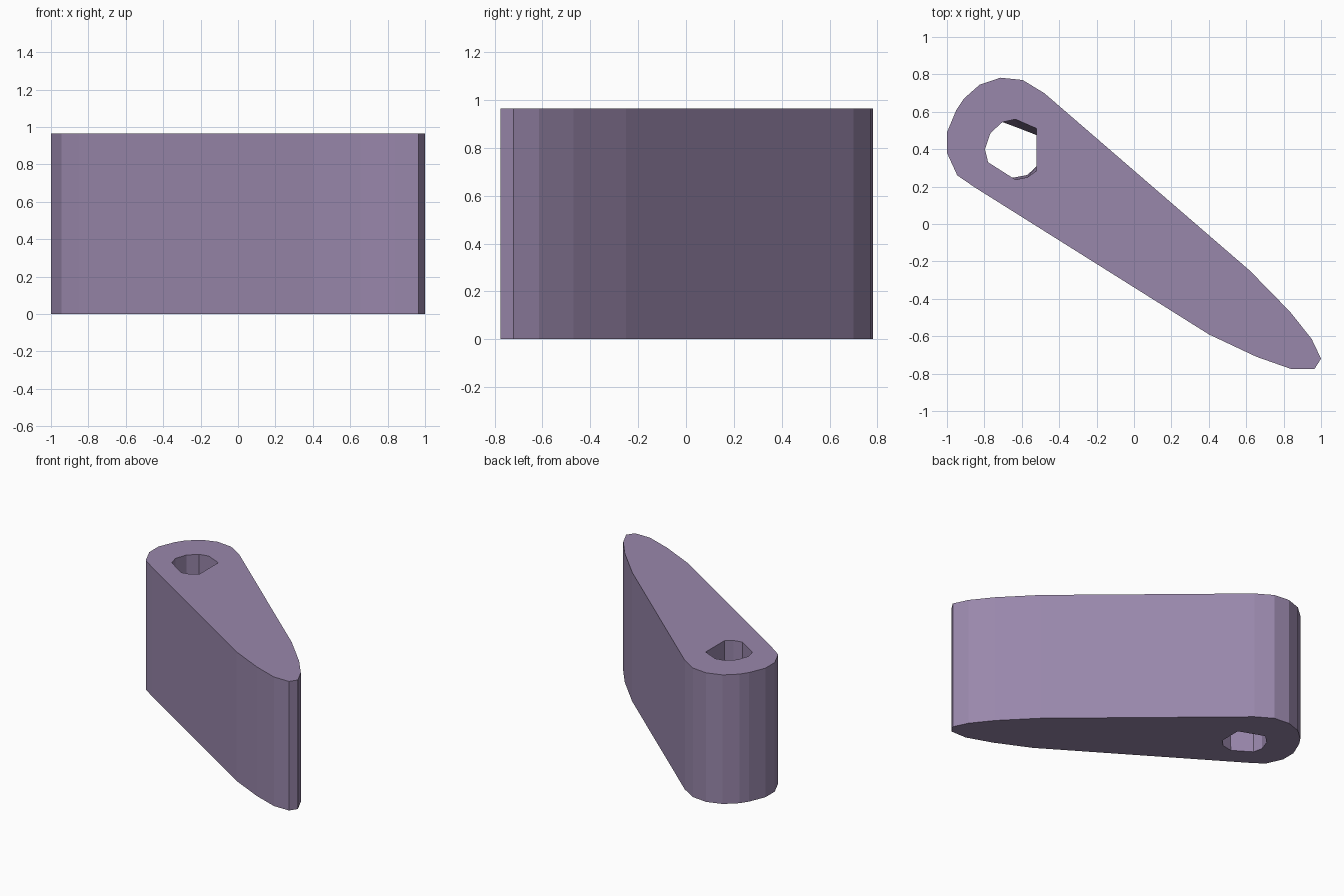
import bpy, bmesh

if "Cube" in bpy.data.objects:
    bpy.data.objects.remove(bpy.data.objects["Cube"])

HEIGHT = 0.965

# Tapered lever outline, clockwise from the top of the round end
OUTER = [(-.715, .782), (-.596, .77), (-.48, .70), (.62, -.25), (.835, -.47),
         (.95, -.615), (1, -.72), (.965, -.775), (.84, -.775), (.655, -.71),
         (.40, -.59), (-.85, .195), (-.945, .26), (-1, .38), (-1, .49),
         (-.95, .61), (-.91, .67), (-.825, .745)]

# Pivot hole: the top and bottom rims differ slightly
HOLE_TOP = [(-.703, .545), (-.634, .56), (-.52, .51), (-.52, .285), (-.57, .25),
            (-.634, .237), (-.78, .33), (-.797, .40), (-.767, .487)]
HOLE_BOTTOM = [(-.703, .545), (-.61, .51), (-.52, .475), (-.52, .31), (-.57, .262),
               (-.65, .247), (-.78, .33), (-.797, .40), (-.767, .487)]

bm = bmesh.new()


def ring(points, z):
    """Closed loop of vertices and edges at one height."""
    verts = [bm.verts.new((x, y, z)) for x, y in points]
    edges = [bm.edges.new((v, verts[i - 1])) for i, v in enumerate(verts)]
    return verts, edges


def wall(low, high):
    """Quads joining two matching rings."""
    for i in range(len(low)):
        bm.faces.new((low[i - 1], low[i], high[i], high[i - 1]))


outer_low, e1 = ring(OUTER, 0)
outer_high, e2 = ring(OUTER, HEIGHT)
hole_low, e3 = ring(HOLE_BOTTOM, 0)
hole_high, e4 = ring(HOLE_TOP, HEIGHT)

# Caps with the hole left open, then the outer and inner walls
for edges, z in ((e1 + e3, -1), (e2 + e4, 1)):
    bmesh.ops.triangle_fill(bm, edges=edges, use_beauty=True, normal=(0, 0, z))
wall(outer_low, outer_high)
wall(hole_low, hole_high)
bmesh.ops.recalc_face_normals(bm, faces=bm.faces[:])

mesh = bpy.data.meshes.new("lever_arm")
bm.to_mesh(mesh)
bm.free()
lever = bpy.data.objects.new("lever_arm", mesh)
bpy.context.collection.objects.link(lever)

mat = bpy.data.materials.new("muted purple")
mat.diffuse_color = (0.318, 0.242, 0.407, 1)
mat.use_nodes = True
mat.node_tree.nodes["Principled BSDF"].inputs["Base Color"].default_value = mat.diffuse_color
mesh.materials.append(mat)
